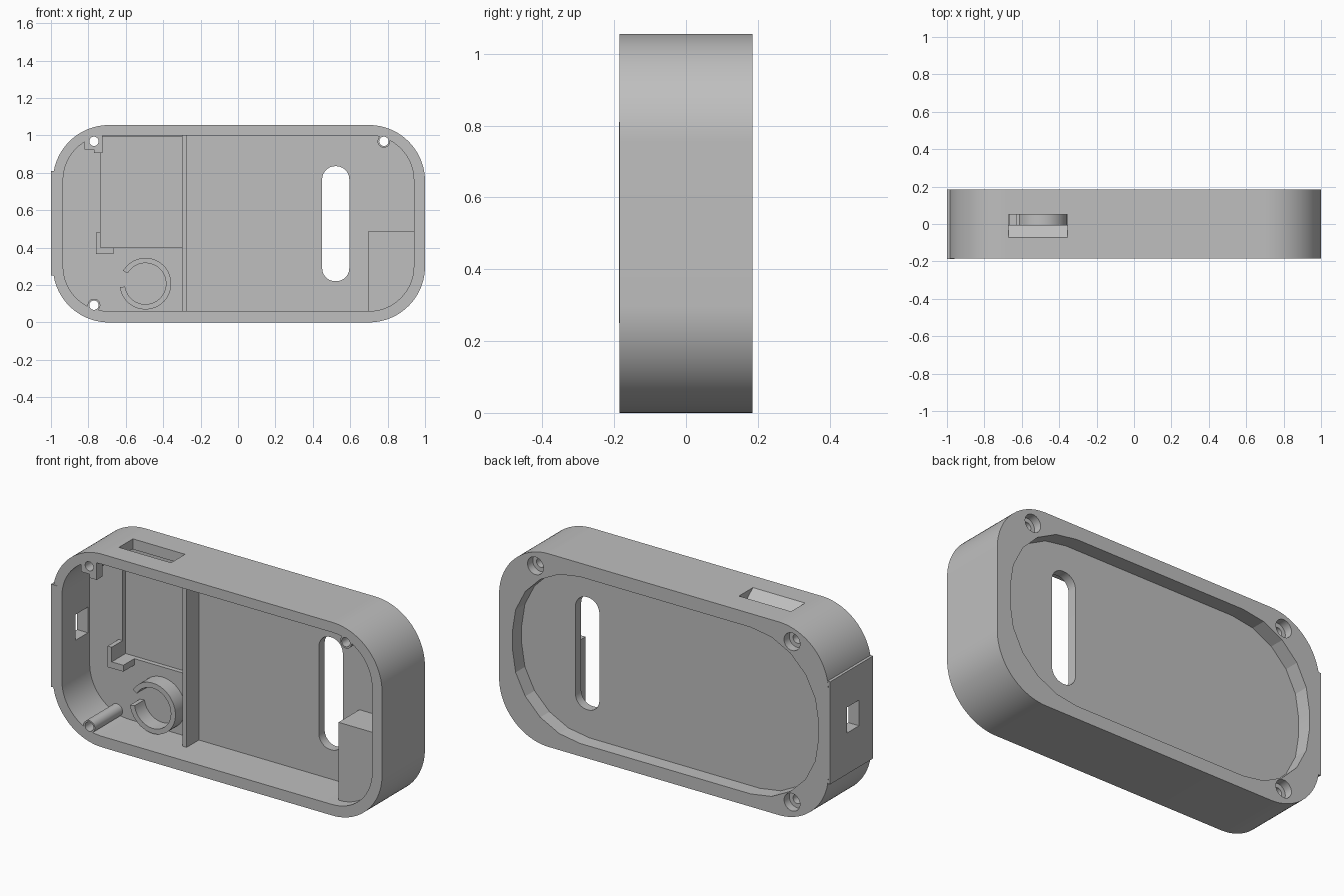
import bpy, bmesh, math
from math import cos, sin, radians

cube = bpy.data.objects.get("Cube")
if cube:
    bpy.data.objects.remove(cube)

grey = bpy.data.materials.new("plain grey")
grey.use_nodes = True
COLOUR = (0.52, 0.52, 0.52, 1)
grey.diffuse_color = COLOUR
grey.node_tree.nodes["Principled BSDF"].inputs["Base Color"].default_value = COLOUR

FRONT, FLOOR, RECESS, BACK = -0.185, 0.055, 0.105, 0.185


def arc(cx, cz, r, a0, a1, n):
    """Points along an arc in the x-z plane, angles in degrees."""
    return [(cx + r * cos(radians(a0 + (a1 - a0) * i / n)),
             cz + r * sin(radians(a0 + (a1 - a0) * i / n))) for i in range(n + 1)]


def rounded(x0, x1, z0, z1, r, n=16):
    pts = []
    for k, (cx, cz) in enumerate([(x1 - r, z1 - r), (x0 + r, z1 - r),
                                  (x0 + r, z0 + r), (x1 - r, z0 + r)]):
        pts += arc(cx, cz, r, 90 * k, 90 * k + 90, n)
    return pts


def rect(x0, x1, z0, z1):
    return [(x0, z0), (x1, z0), (x1, z1), (x0, z1)]


def circle(cx, cz, r, n=32):
    return arc(cx, cz, r, 0, 360, n)[:-1]


def prism(name, pts, lo, hi, axis="y"):
    """Extrude an x-z outline along y, or a y-z outline along x."""
    place = (lambda p, d: (p[0], d, p[1])) if axis == "y" else (lambda p, d: (d, p[0], p[1]))
    bm = bmesh.new()
    face = bm.faces.new([bm.verts.new(place(p, lo)) for p in pts])
    ext = bmesh.ops.extrude_face_region(bm, geom=[face])
    shift = (0, hi - lo, 0) if axis == "y" else (hi - lo, 0, 0)
    moved = [g for g in ext["geom"] if isinstance(g, bmesh.types.BMVert)]
    bmesh.ops.translate(bm, verts=moved, vec=shift)
    bmesh.ops.remove_doubles(bm, verts=bm.verts, dist=0.0001)
    bmesh.ops.recalc_face_normals(bm, faces=bm.faces)
    mesh = bpy.data.meshes.new(name)
    bm.to_mesh(mesh)
    bm.free()
    mesh.materials.append(grey)
    obj = bpy.data.objects.new(name, mesh)
    bpy.context.collection.objects.link(obj)
    return obj


def combine(target, tool, operation):
    """Apply a boolean and discard the tool."""
    tool.hide_render = True
    mod = target.modifiers.new(operation, "BOOLEAN")
    mod.operation, mod.solver, mod.object = operation, "EXACT", tool
    bpy.context.view_layer.objects.active = target
    bpy.ops.object.modifier_apply(modifier=mod.name)
    bpy.data.objects.remove(tool)


def cut(target, *args, **kw):
    combine(target, prism("cutter", *args, **kw), "DIFFERENCE")


def add(target, *args, **kw):
    combine(target, prism("addition", *args, **kw), "UNION")


# Shell with a raised end plate
shell = prism("shell", rounded(-0.99, 1.0, 0, 1.055, 0.3, 24), FRONT, BACK)
add(shell, rect(-1.0, -0.96, 0.25, 0.81), FRONT - 0.002, BACK - 0.001)

# Front cavity, back recess, floor pocket and long slot
cut(shell, rounded(-0.935, 0.94, 0.06, 1.0, 0.24), -0.3, FLOOR)
cut(shell, rounded(-0.93, 0.92, 0.07, 0.98, 0.41, 5), RECESS, 0.3)
cut(shell, rect(-0.735, -0.30, 0.40, 0.995), 0, FLOOR + 0.025)
cut(shell, rounded(0.45, 0.595, 0.22, 0.835, 0.07, 10), 0, 0.3)

# Sloped top window and end port
cut(shell, [(-0.077, 1.06), (0.05, 1.06), (0.05, 0.98), (0.02, 0.98)],
    -0.67, -0.355, axis="x")
cut(shell, [(-0.065, 0.475), (0.04, 0.475), (0.04, 0.615), (-0.065, 0.615)],
    -1.1, -0.9, axis="x")

# Corner catch around the upper screw post
add(shell, [(-0.82, 0.925), (-0.77, 0.925), (-0.77, 0.905), (-0.725, 0.905),
            (-0.725, 1.01), (-0.82, 1.01)], FRONT + 0.001, FRONT + 0.05)

# Screw posts, drilled through and counterbored from the back
screws = [(-0.77, 0.968), (0.78, 0.968), (-0.77, 0.092)]
for x, z in screws:
    add(shell, circle(x, z, 0.034), FRONT + 0.001, FLOOR + 0.02)
for x, z in screws:
    cut(shell, circle(x, z, 0.025), -0.3, 0.3)
    cut(shell, circle(x, z, 0.048), BACK - 0.045, 0.3)

# Interior parts standing on the floor
SEAT = FLOOR + 0.01
parts = [
    prism("partition", rect(-0.30, -0.275, 0.055, 1.005), -0.05, SEAT),
    prism("locating_bracket", [(-0.76, 0.365), (-0.665, 0.365), (-0.665, 0.40),
                               (-0.735, 0.40), (-0.735, 0.48), (-0.76, 0.48)], -0.04, SEAT + 0.02),
    prism("split_ring", arc(-0.495, 0.207, 0.138, -172, 150, 40)
          + arc(-0.495, 0.207, 0.11, 150, -172, 40), -0.03, SEAT),
    prism("corner_block", [(0.695, 0.485), (0.695, 0.055)]
          + arc(0.70, 0.30, 0.245, -90, 0, 16) + [(0.945, 0.485)], -0.125, SEAT),
]

# Smooth the fine curves, keep every edge sharp
bpy.ops.object.select_all(action="DESELECT")
for obj in [shell] + parts:
    obj.select_set(True)
bpy.context.view_layer.objects.active = shell
bpy.ops.object.shade_smooth_by_angle(angle=radians(15))
